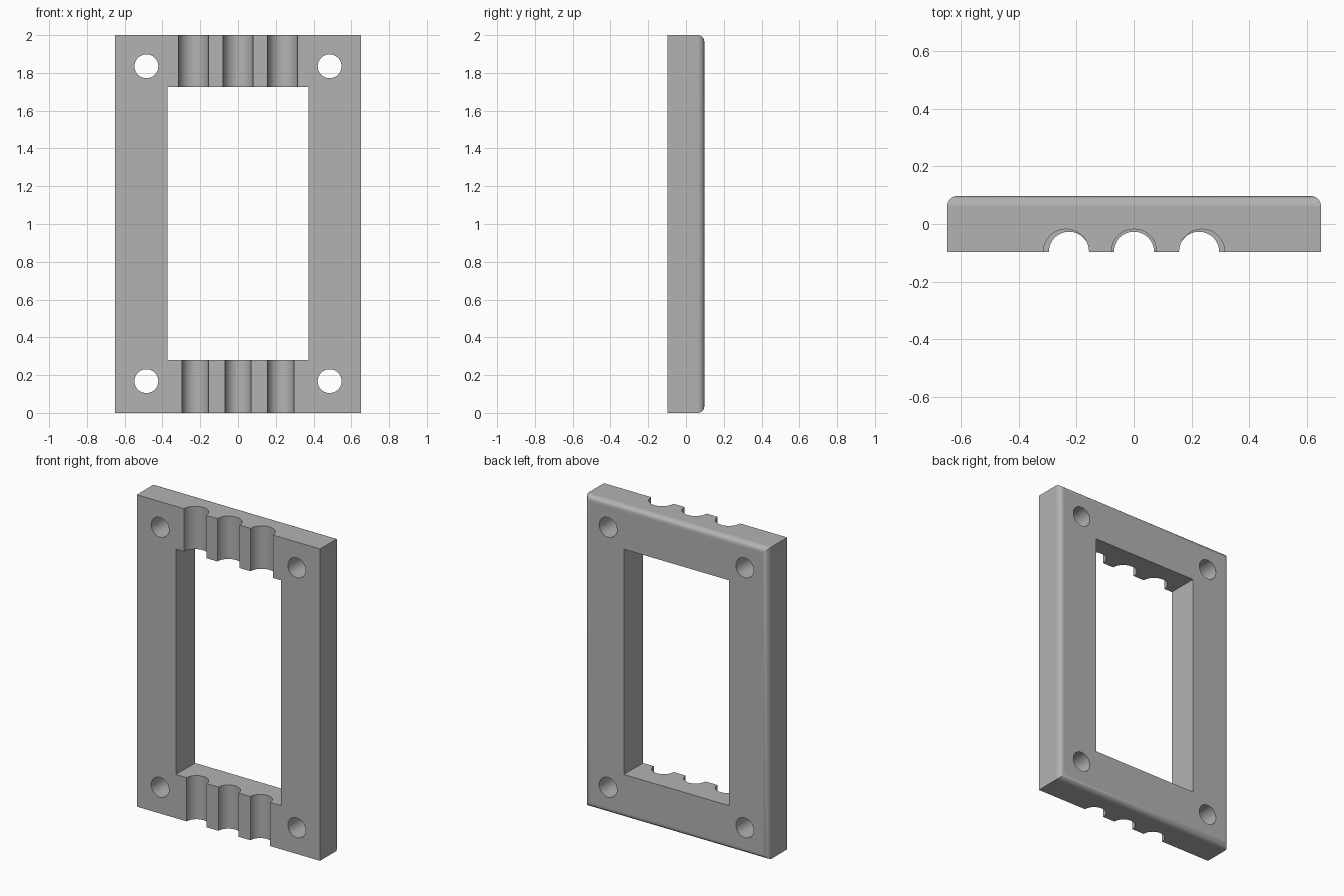
import bpy, bmesh, math

cube = bpy.data.objects.get("Cube")
if cube:
    bpy.data.objects.remove(cube, do_unlink=True)

WIDTH, DEPTH, HEIGHT = 1.3, 0.194, 2.0
FRONT = -DEPTH / 2

grey = bpy.data.materials.new("plain_grey")
grey.use_nodes = True
colour = (0.45, 0.45, 0.45, 1)
grey.diffuse_color = colour
grey.node_tree.nodes["Principled BSDF"].inputs["Base Color"].default_value = colour


def box(name, size, centre):
    bpy.ops.mesh.primitive_cube_add(size=1, location=centre)
    ob = bpy.context.object
    ob.name = name
    ob.scale = size
    bpy.ops.object.transform_apply(location=True, rotation=False, scale=True)
    return ob


def cylinder(name, radius, length, centre, tilt=0):
    bpy.ops.mesh.primitive_cylinder_add(
        vertices=64, radius=radius, depth=length, location=centre, rotation=(tilt, 0, 0))
    ob = bpy.context.object
    ob.name = name
    return ob


# Plate with rounded back edges
frame = box("clamp_frame", (WIDTH, DEPTH, HEIGHT), (0, 0, HEIGHT / 2))
frame.data.materials.append(grey)
bm = bmesh.new()
bm.from_mesh(frame.data)
back_edges = [e for e in bm.edges if all(v.co.y > 0 for v in e.verts)]
bmesh.ops.bevel(bm, geom=back_edges, offset=0.035, segments=8, profile=0.5, affect='EDGES')
bm.to_mesh(frame.data)
bm.free()

# Central window
cutters = [box("window_cutter", (0.745, 1, 1.445), (0, 0, 1.0025))]

# Screw holes in the corners
for x in (-0.485, 0.485):
    for z in (0.168, 1.835):
        cutters.append(cylinder("screw_hole_cutter", 0.063, 1, (x, 0, z), math.pi / 2))

# Three half-round grooves in each end, wider at the top
for z, radius, offset in ((0, 0.07, 0.226), (HEIGHT, 0.079, 0.236)):
    for side in (-1, 0, 1):
        cutters.append(cylinder("groove_cutter", radius, 0.8, (side * offset, FRONT, z)))

# Cut everything, then drop the helpers
bpy.ops.object.select_all(action='DESELECT')
frame.select_set(True)
bpy.context.view_layer.objects.active = frame
for cutter in cutters:
    cutter.hide_render = True
    cut = frame.modifiers.new("cut", 'BOOLEAN')
    cut.operation = 'DIFFERENCE'
    cut.solver = 'EXACT'
    cut.object = cutter
    bpy.ops.object.modifier_apply(modifier=cut.name)
    bpy.data.objects.remove(cutter, do_unlink=True)

# Smooth curves, flat large faces
bpy.ops.object.shade_smooth_by_angle(angle=math.radians(30))
for face in frame.data.polygons:
    face.material_index = 0
    if face.area > 0.02:
        face.use_smooth = False
